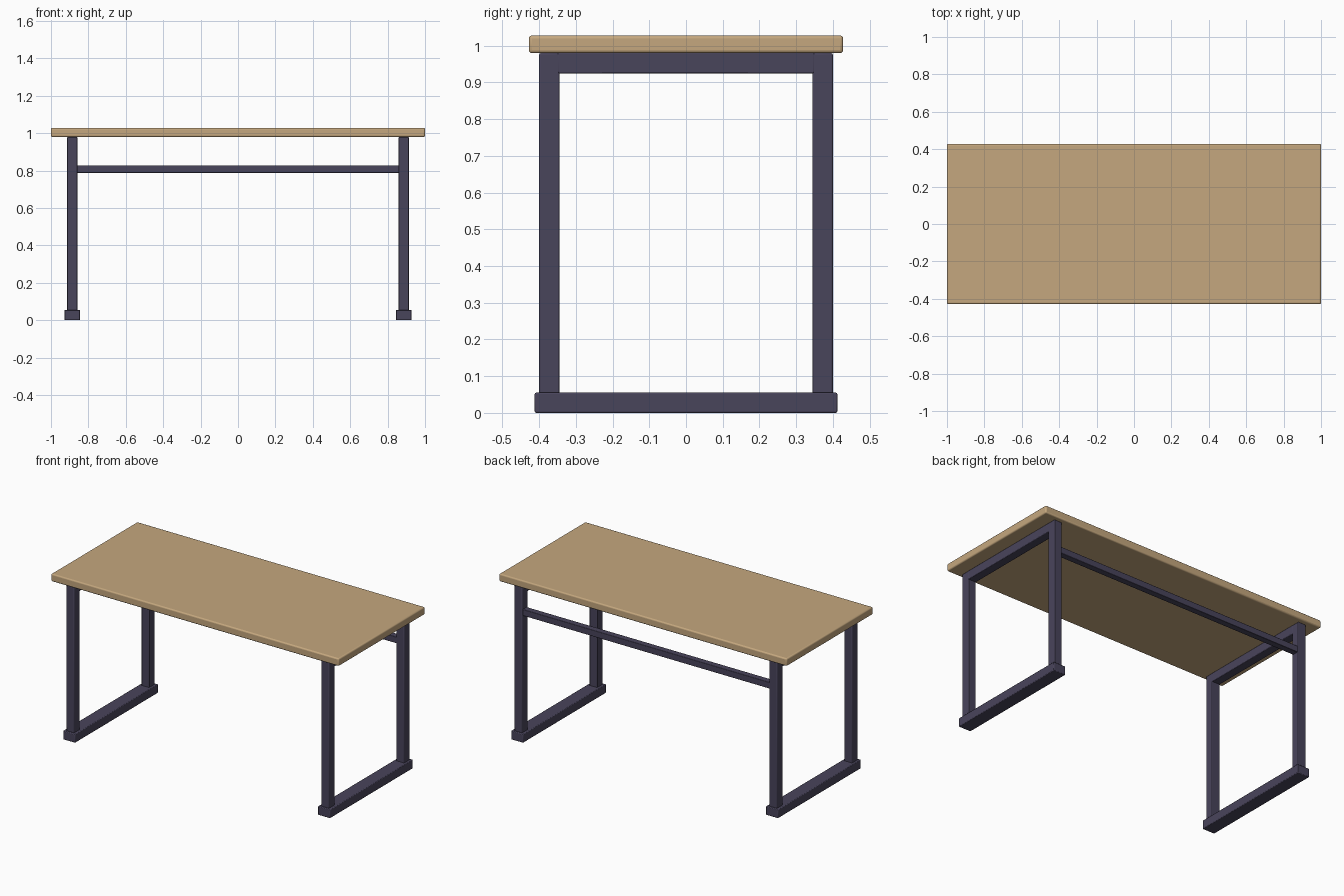
import bpy

if "Cube" in bpy.data.objects:
    bpy.data.objects.remove(bpy.data.objects["Cube"])


def material(name, rgb):
    m = bpy.data.materials.new(name)
    m.diffuse_color = (*rgb, 1.0)
    m.use_nodes = True
    m.node_tree.nodes["Principled BSDF"].inputs["Base Color"].default_value = m.diffuse_color
    return m


wood = material("wood", (0.56, 0.39, 0.21))
metal = material("dark_metal", (0.066, 0.058, 0.105))


def box(name, lo, hi, mat, bevel, segments=2):
    """Box between two corners with softened edges."""
    bpy.ops.mesh.primitive_cube_add(
        size=1, location=[(a + b) / 2 for a, b in zip(lo, hi)])
    ob = bpy.context.object
    ob.name = name
    ob.scale = [b - a for a, b in zip(lo, hi)]
    bpy.ops.object.transform_apply(location=False, rotation=False, scale=True)
    ob.data.materials.append(mat)
    mod = ob.modifiers.new("soft_edges", "BEVEL")
    mod.width = bevel
    mod.segments = segments
    bpy.ops.object.shade_smooth_by_angle()
    return ob


# Table top
box("table_top", (-1, -0.428, 0.98), (1, 0.428, 1.028), wood, 0.008, 3)

# Two end frames: foot bar, two legs and top rail
LEG_X, HALF = 0.886, 0.027
for side, sx in (("left", -1), ("right", 1)):
    cx = sx * LEG_X
    box(f"{side}_foot", (cx - 0.042, -0.412, 0), (cx + 0.042, 0.412, 0.055),
        metal, 0.004)
    for end, sy in (("front", -1), ("back", 1)):
        cy = sy * 0.3725
        box(f"{side}_{end}_leg", (cx - HALF, cy - 0.0275, 0.05),
            (cx + HALF, cy + 0.0275, 0.98), metal, 0.004)
    box(f"{side}_top_rail", (cx - HALF, -0.35, 0.925), (cx + HALF, 0.35, 0.98),
        metal, 0.003)

# Rear stretcher between the back legs
box("back_stretcher", (-LEG_X + 0.02, 0.3525, 0.788),
    (LEG_X - 0.02, 0.3925, 0.828), metal, 0.003)
